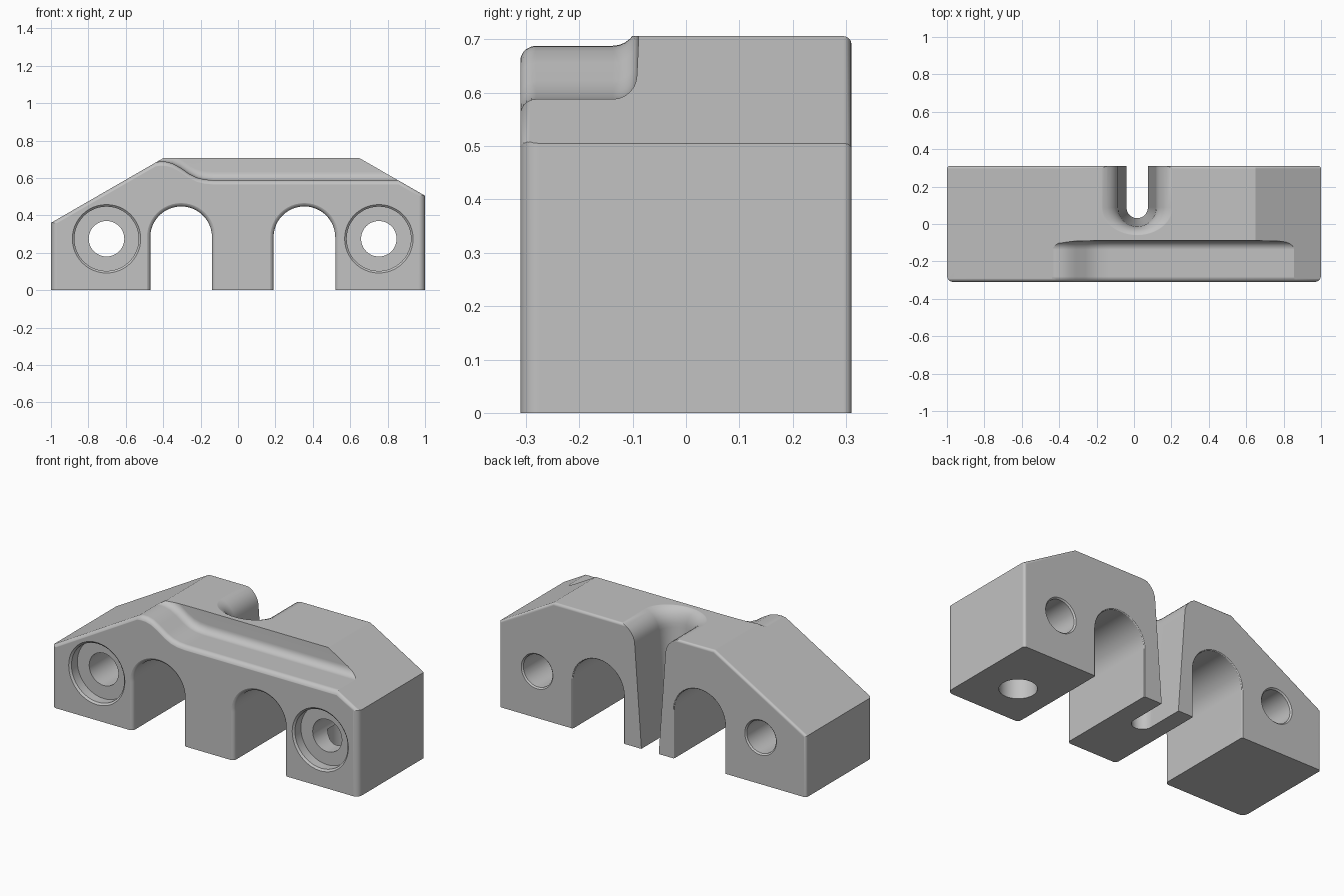
import bpy, bmesh
from math import pi, sin, cos

cube = bpy.data.objects.get("Cube")
if cube:
    bpy.data.objects.remove(cube)

grey = bpy.data.materials.new("plain grey")
grey.use_nodes = True
grey.diffuse_color = (0.54, 0.54, 0.54, 1)
grey.node_tree.nodes["Principled BSDF"].inputs["Base Color"].default_value = grey.diffuse_color

FRONT, BACK = -0.31, 0.31


def loft(name, rings):
    """Skin a closed solid through rings of equal point count."""
    bm = bmesh.new()
    rows = [[bm.verts.new(p) for p in ring] for ring in rings]
    n = len(rows[0])
    for a, b in zip(rows, rows[1:]):
        for i in range(n):
            j = (i + 1) % n
            bm.faces.new((a[i], a[j], b[j], b[i]))
    bm.faces.new(rows[0])
    bm.faces.new(rows[-1])
    bmesh.ops.recalc_face_normals(bm, faces=bm.faces)
    mesh = bpy.data.meshes.new(name)
    bm.to_mesh(mesh)
    bm.free()
    mesh.materials.append(grey)
    obj = bpy.data.objects.new(name, mesh)
    bpy.context.collection.objects.link(obj)
    return obj


def round_edges(obj, width, rule):
    bm = bmesh.new()
    bm.from_mesh(obj.data)
    edges = [e for e in bm.edges if rule(e.verts[0].co, e.verts[1].co)]
    bmesh.ops.bevel(bm, geom=edges, offset=width, segments=5, profile=0.5, affect='EDGES')
    bm.to_mesh(obj.data)
    bm.free()


def carve(obj, cutter):
    mod = obj.modifiers.new("cut", 'BOOLEAN')
    mod.operation = 'DIFFERENCE'
    mod.solver = 'EXACT'
    mod.object = cutter
    bpy.context.view_layer.objects.active = obj
    bpy.ops.object.modifier_apply(modifier=mod.name)
    bpy.data.objects.remove(cutter)


def flare(radius, steps=5):
    """Fillet at a mouth: pairs of (depth, widening), starting just outside the surface."""
    return [(radius * (1 - cos(t)) - 0.001, radius * (1 - sin(t)))
            for t in (pi / 2 * i / steps for i in range(steps + 1))]


# Clamp body: sloped outline pulled from front to back
outline = [(-1, 0), (-1, 0.36), (-0.4, 0.706), (0.65, 0.706), (1, 0.505), (1, 0)]
body = loft("clamp_body", [[(x, y, z) for x, z in outline] for y in (FRONT, BACK)])
round_edges(body, 0.035, lambda a, b: a.y < 0 and b.y < 0 and abs(a.x) == 1 and a.x == b.x)
round_edges(body, 0.015, lambda a, b: min(a.y, b.y) > 0.3 and max(a.z, b.z) > 0.1)


# Tapered rear slot, flaring out at the top
def slot_ring(z, rx, ry):
    half = [pi + pi * i / 24 for i in range(25)]
    pts = [(0.017 + rx * cos(t), 0.088 + ry * sin(t), z) for t in half]
    return [(0.017 - rx, 0.5, z)] + pts + [(0.017 + rx, 0.5, z)]


levels = [(-0.1, 0.057, 0.057), (0.01, 0.057, 0.057), (0.6, 0.1, 0.1)]
for i in range(1, 8):
    t = pi / 2 * i / 7
    levels.append((0.6 + 0.108 * sin(t), 0.1 + 0.108 * (1 - cos(t)), 0.1 + 0.058 * (1 - cos(t))))
levels.append((0.9, 0.208, 0.158))
carve(body, loft("slot_cutter", [slot_ring(*level) for level in levels]))

# Front ledge cutter: follows the slopes, dips to the ledge, rounds the front edge
path = [(-1.1, 0.3045), (-0.44, 0.685), (-0.415, 0.688), (-0.385, 0.687), (-0.35, 0.678),
        (-0.31, 0.656), (-0.26, 0.622), (-0.22, 0.602), (-0.18, 0.592), (-0.13, 0.588),
        (0.859, 0.588), (1.1, 0.4505)]
WALL, FILLET = -0.092, 0.045
section = [(FRONT - 0.1, -0.03)] + [(FRONT + d, -w) for d, w in flare(0.03)]
section += [(WALL - d, FILLET - w) for d, w in
            ((FILLET * (1 - sin(t)), FILLET * cos(t)) for t in (pi / 2 * i / 6 for i in range(7)))]
section.append((WALL + 0.012, 0.3))
carve(body, loft("ledge_cutter", [[(x, y, z + dz) for x, z in path] + [(1.1, y, 1.2), (-1.1, y, 1.2)]
                                  for y, dz in section]))


# Arched channels
def arch_ring(cx, r, y):
    pts = [(cx + r * cos(pi * i / 24), y, 0.283 + r * sin(pi * i / 24)) for i in range(25)]
    return [(cx + r, y, -0.1)] + pts + [(cx - r, y, -0.1)]


spans = [(FRONT - 0.1, 0.025)] + [(FRONT + d, w) for d, w in flare(0.025)]
spans += [(BACK - d, w) for d, w in reversed(flare(0.01, 3))] + [(BACK + 0.1, 0.01)]
for cx in (-0.304, 0.355):
    carve(body, loft("arch_cutter", [arch_ring(cx, 0.165 + w, y) for y, w in spans]))

# Counterbored bolt holes
bore = [(-0.32, 0.194), (-0.3, 0.172), (-0.245, 0.172), (-0.245, 0.095), (0.302, 0.095), (0.32, 0.113)]
turn = [2 * pi * i / 48 for i in range(48)]
for cx in (-0.703, 0.753):
    carve(body, loft("bolt_cutter", [[(cx + r * cos(t), y, 0.275 + r * sin(t)) for t in turn]
                                     for y, r in bore]))

# Blind hole in the underside, meeting one bolt hole
carve(body, loft("underside_cutter", [[(0.74 + 0.1 * cos(t), -0.05 + 0.1 * sin(t), z) for t in turn]
                                      for z in (-0.1, 0.24)]))

# Smooth fillets, crisp edges
bpy.ops.object.select_all(action='DESELECT')
body.select_set(True)
bpy.context.view_layer.objects.active = body
bpy.ops.object.shade_smooth_by_angle(angle=pi / 7.5)
weighted = body.modifiers.new("even_shading", 'WEIGHTED_NORMAL')
weighted.keep_sharp = True
